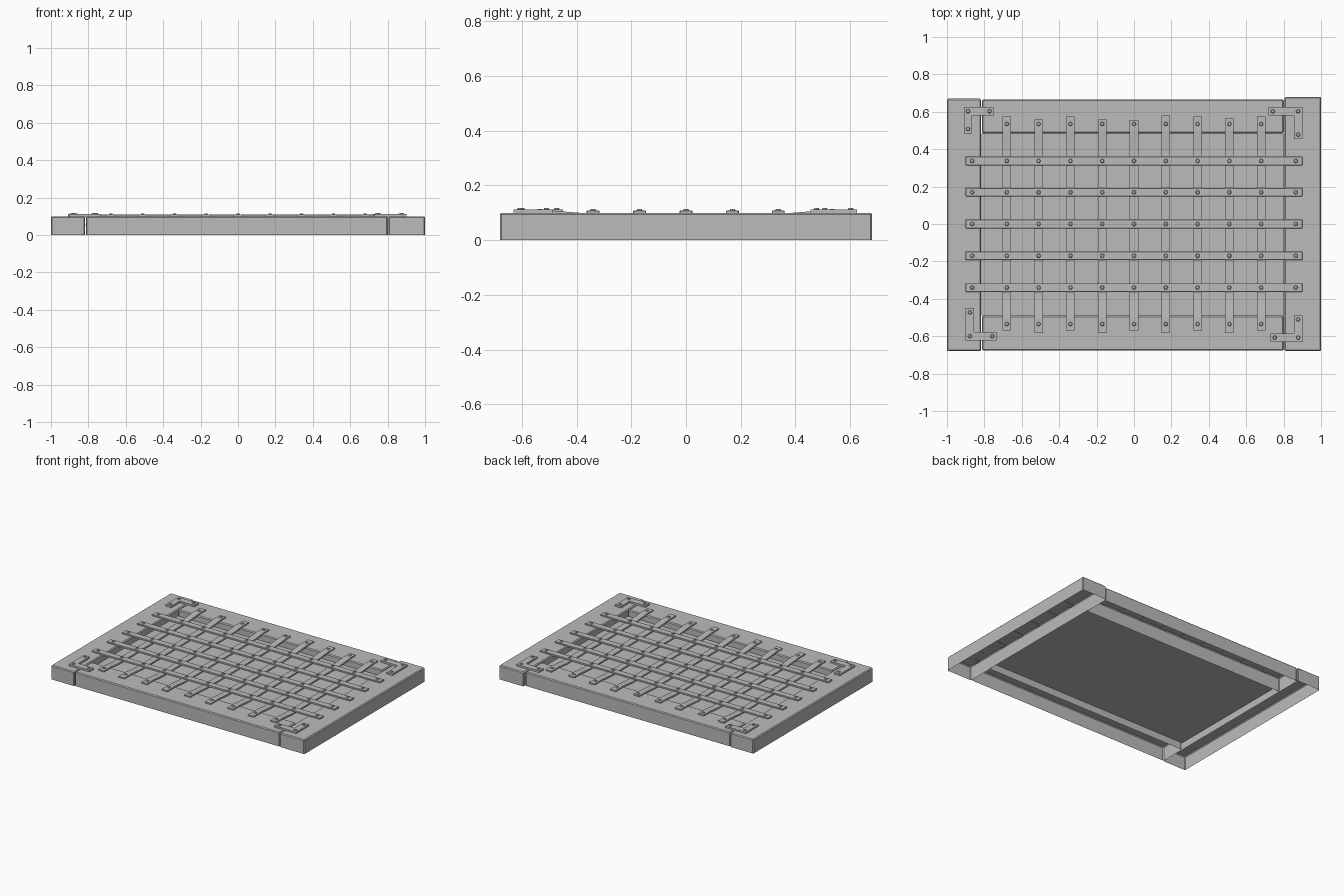
import bpy, bmesh
from math import pi
from mathutils import Vector

cube = bpy.data.objects.get("Cube")
if cube:
    bpy.data.objects.remove(cube, do_unlink=True)

grey = bpy.data.materials.new("plain_grey")
grey.use_nodes = True
colour = (0.5, 0.5, 0.5, 1)
grey.diffuse_color = colour
grey.node_tree.nodes["Principled BSDF"].inputs["Base Color"].default_value = colour


def finish(name, bm):
    bmesh.ops.recalc_face_normals(bm, faces=bm.faces)
    mesh = bpy.data.meshes.new(name)
    bm.to_mesh(mesh)
    bm.free()
    mesh.materials.append(grey)
    obj = bpy.data.objects.new(name, mesh)
    bpy.context.collection.objects.link(obj)
    return obj


def prism(name, outline, axis, low, high, bevel=0.0, open_bottom=False):
    """Extrude a flat outline along an axis; optionally bevel it and open its underside."""
    bm = bmesh.new()
    place = (lambda a, b, c: (c, a, b)) if axis == "x" else (lambda a, b, c: (a, b, c))
    base = bm.faces.new([bm.verts.new(place(a, b, low)) for a, b in outline])
    out = bmesh.ops.extrude_face_region(bm, geom=[base], use_keep_orig=True)
    verts = [v for v in out["geom"] if isinstance(v, bmesh.types.BMVert)]
    bmesh.ops.translate(bm, verts=verts, vec=Vector(place(0, 0, high - low)))
    bmesh.ops.recalc_face_normals(bm, faces=bm.faces)
    if bevel:
        edges = [e for e in bm.edges if max(v.co.z for v in e.verts) > low + 0.01]
        bmesh.ops.bevel(bm, geom=edges, offset=bevel, segments=1, affect="EDGES")
    if open_bottom:
        under = [f for f in bm.faces if f.normal.z < -0.9]
        bmesh.ops.delete(bm, geom=under, context="FACES")
    return finish(name, bm)


def box(name, x0, x1, y0, y1, z0, z1, **kw):
    return prism(name, [(x0, y0), (x1, y0), (x1, y1), (x0, y1)], "z", z0, z1, **kw)


# Hollow frame beams, open underneath
TOP = 0.1
beams = {"left_beam": (0.805, 1, -0.68, 0.68), "right_beam": (-1, -0.817, -0.68, 0.67),
         "front_beam": (-0.813, 0.801, -0.676, -0.49), "back_beam": (-0.813, 0.801, 0.485, 0.665)}
for name, span in beams.items():
    box(name, *span, 0, TOP, bevel=0.006, open_bottom=True)

# Recessed sheet behind the lattice
box("recessed_panel", -0.815, 0.803, -0.489, 0.484, 0.05, 0.056)

rivets = bmesh.new()


def rivet(x, y, z):
    out = bmesh.ops.create_cone(rivets, cap_ends=True, segments=8, radius1=0.012,
                                radius2=0.008, depth=0.006)
    bmesh.ops.translate(rivets, verts=out["verts"], vec=(x, y, z + 0.002))


# Upright straps, dipping between the front and back beams
uprights = [-0.68 + 0.17 * i for i in range(9)]
backs = [0.575, 0.56, 0.575, 0.56, 0.557, 0.58, 0.575, 0.565, 0.575]
for i, (x, back) in enumerate(zip(uprights, backs)):
    front = -0.57 - 0.013 * (i % 2)
    upper = [(front, 0.109), (-0.5, 0.109), (-0.39, 0.1), (0.39, 0.1), (0.5, 0.109), (back, 0.109)]
    lower = [(y, z - 0.012) for y, z in reversed(upper)]
    prism(f"upright_strap_{i + 1}", upper + lower, "x", x - 0.023, x + 0.023)
    rivet(x, 0.535, 0.109)
    rivet(x, -0.535, 0.109)

# Cross straps on top, riveted at every crossing
for i, y in enumerate((-0.34, -0.17, 0, 0.17, 0.337)):
    box(f"cross_strap_{i + 1}", -0.9, 0.9, y - 0.023, y + 0.023, 0.097, 0.109, bevel=0.002)
    for x in [-0.865] + uprights + [0.865]:
        rivet(x, y, 0.109)

# L-shaped corner brackets: outer corner, then lengths along x and y
brackets = {"front_right_bracket": (-0.9, -0.622, 0.165, 0.172),
            "back_right_bracket": (-0.91, 0.625, 0.16, 0.14),
            "back_left_bracket": (0.9, 0.625, -0.18, -0.17),
            "front_left_bracket": (0.9, -0.63, -0.17, 0.142)}
WIDE = 0.045
for name, (x, y, dx, dy) in brackets.items():
    dx = abs(dx) if x < 0 else -abs(dx)
    dy = abs(dy) if y < 0 else -abs(dy)
    wx, wy = (WIDE if dx > 0 else -WIDE), (WIDE if dy > 0 else -WIDE)
    prism(name, [(x, y), (x + dx, y), (x + dx, y + wy), (x + wx, y + wy),
                 (x + wx, y + dy), (x, y + dy)], "z", 0.097, 0.112)
    for px, py in ((wx / 2, wy / 2), (dx - wx / 2, wy / 2), (wx / 2, dy - wy / 2)):
        rivet(x + px, y + py, 0.112)

finish("rivets", rivets)
